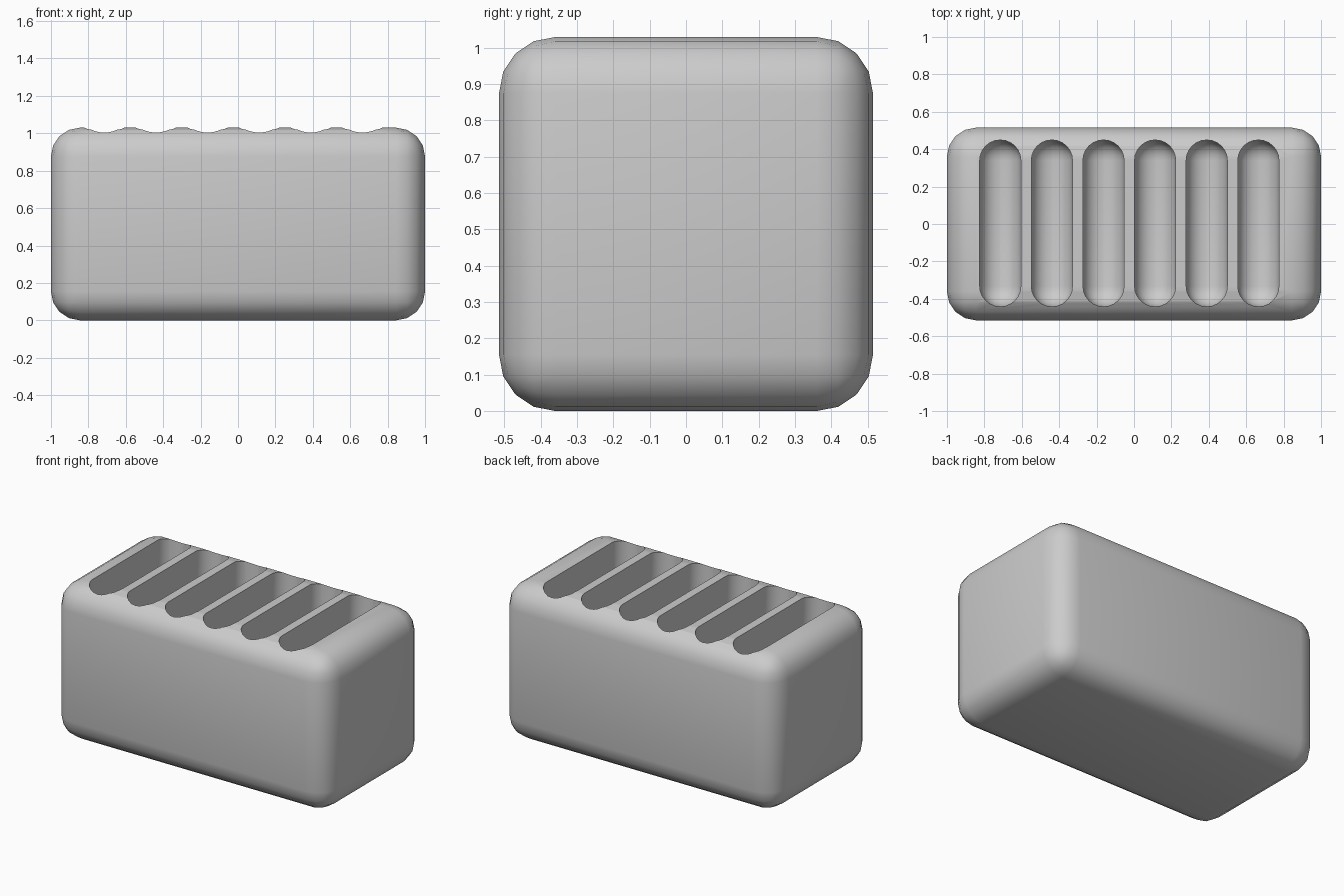
import bpy

if "Cube" in bpy.data.objects:
    bpy.data.objects.remove(bpy.data.objects["Cube"])


def rounded_box(name, size, centre, radius, segments):
    bpy.ops.mesh.primitive_cube_add(size=1, location=centre)
    ob = bpy.context.object
    ob.name = name
    ob.scale = size
    bpy.ops.object.transform_apply(location=False, rotation=False, scale=True)
    mod = ob.modifiers.new("round", 'BEVEL')
    mod.width = radius
    mod.segments = segments
    mod.limit_method = 'NONE'
    bpy.ops.object.modifier_apply(modifier=mod.name)
    return ob


# Rounded main block
body = rounded_box("slotted_block", (2.0, 1.03, 1.03), (0, 0, 0.515), 0.155, 4)

# Six deep slots with rounded ends and floors
for i in range(6):
    x = -0.715 + i * 0.276
    cutter = rounded_box("slot_cutter", (0.22, 0.89, 0.85), (x, 0.004, 0.875), 0.109, 6)
    cutter.hide_render = True
    mod = body.modifiers.new("slot", 'BOOLEAN')
    mod.operation = 'DIFFERENCE'
    mod.solver = 'EXACT'
    mod.object = cutter
    bpy.context.view_layer.objects.active = body
    bpy.ops.object.modifier_apply(modifier=mod.name)
    bpy.data.objects.remove(cutter, do_unlink=True)

# Smooth rounding, crisp slot rims
bpy.ops.object.select_all(action='DESELECT')
body.select_set(True)
bpy.context.view_layer.objects.active = body
bpy.ops.object.shade_smooth_by_angle(angle=0.6)
